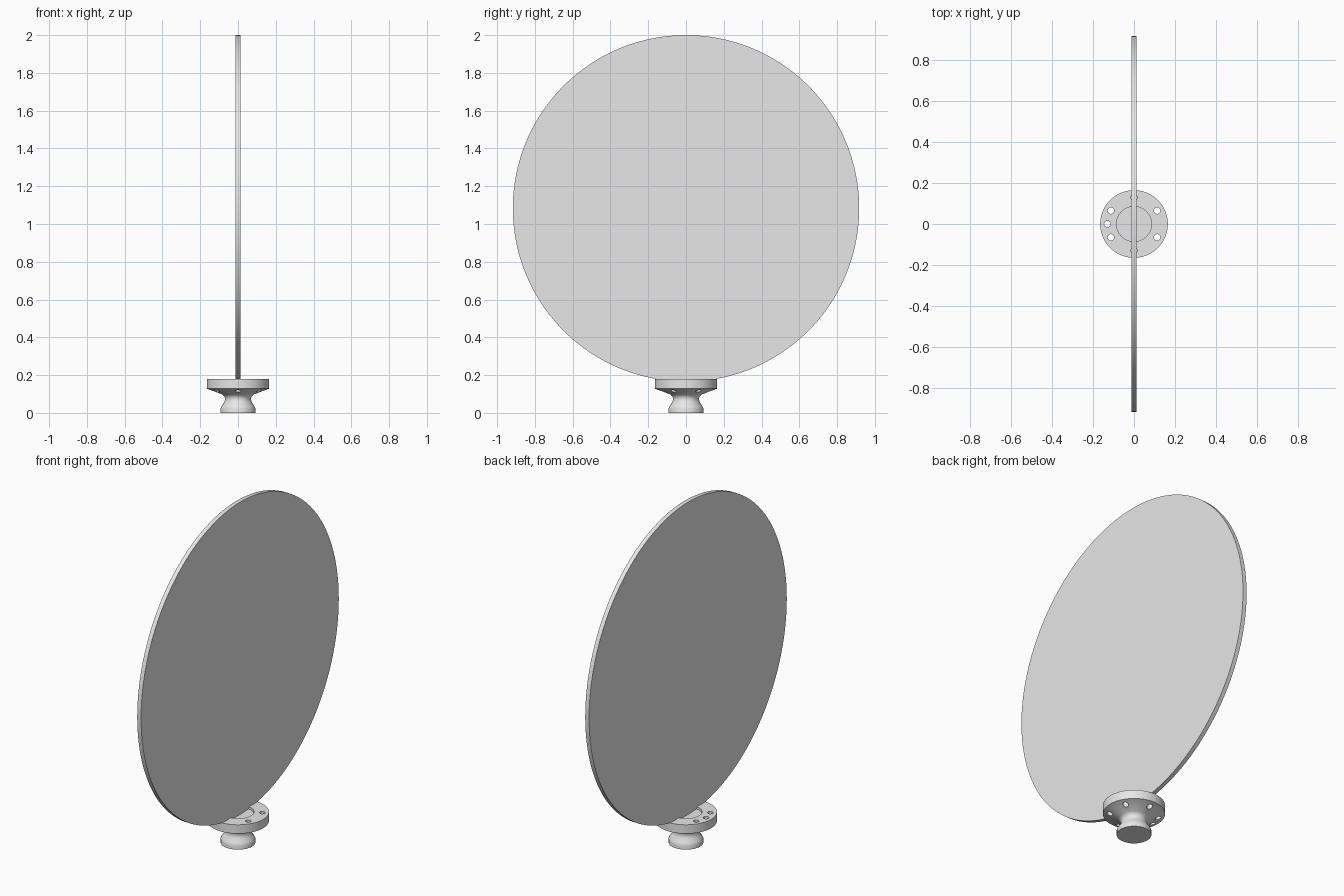
import bpy, bmesh, math

cube = bpy.data.objects.get("Cube")
if cube:
    bpy.data.objects.remove(cube, do_unlink=True)

grey = bpy.data.materials.new("light grey")
grey.use_nodes = True
colour = (0.8, 0.8, 0.8, 1)
grey.diffuse_color = colour
grey.node_tree.nodes["Principled BSDF"].inputs["Base Color"].default_value = colour


def smooth(obj):
    bpy.ops.object.select_all(action="DESELECT")
    obj.select_set(True)
    bpy.context.view_layer.objects.active = obj
    bpy.ops.object.shade_smooth_by_angle(angle=math.radians(30))


def add_cylinder(name, radius, depth, location, rotation=(0, 0, 0), sides=32):
    bpy.ops.mesh.primitive_cylinder_add(vertices=sides, radius=radius, depth=depth,
                                        location=location, rotation=rotation)
    obj = bpy.context.object
    obj.name = name
    obj.data.materials.append(grey)
    return obj


def lathe(name, profile, sides=96):
    """Spin a profile of (radius, height) points around z."""
    bm = bmesh.new()
    verts = [bm.verts.new((r, 0, z)) for r, z in profile]
    edges = [bm.edges.new(pair) for pair in zip(verts, verts[1:])]
    bmesh.ops.spin(bm, geom=verts + edges, cent=(0, 0, 0), axis=(0, 0, 1),
                   angle=math.tau, steps=sides, use_duplicate=False)
    bmesh.ops.remove_doubles(bm, verts=bm.verts, dist=1e-5)
    bmesh.ops.recalc_face_normals(bm, faces=bm.faces)
    mesh = bpy.data.meshes.new(name)
    bm.to_mesh(mesh)
    bm.free()
    mesh.materials.append(grey)
    obj = bpy.data.objects.new(name, mesh)
    bpy.context.collection.objects.link(obj)
    return obj


# Upright round plate
RADIUS = 0.917
plate = add_cylinder("round_plate", RADIUS, 0.025, (0, 0, 2 - RADIUS),
                     (0, math.pi / 2, 0), 160)
smooth(plate)

# Flanged base: foot, waisted neck, sloping underside, rim and shallow recess
base = lathe("flanged_base", [
    (0, 0), (0.092, 0), (0.092, 0.025), (0.088, 0.034), (0.075, 0.053),
    (0.07, 0.065), (0.069, 0.077), (0.073, 0.088), (0.083, 0.098),
    (0.165, 0.128), (0.165, 0.18), (0.085, 0.18), (0.085, 0.166), (0, 0.166)])

# Bolt holes: six evenly spaced, plus one locating hole
for degrees in (30, 90, 150, 180, 210, 270, 330):
    a = math.radians(degrees)
    cutter = add_cylinder("hole_cutter", 0.0155, 0.2,
                          (0.13 * math.cos(a), 0.13 * math.sin(a), 0.16))
    cutter.hide_render = True
    cutter.hide_set(True)
    cut = base.modifiers.new("bolt_hole", "BOOLEAN")
    cut.operation = "DIFFERENCE"
    cut.solver = "EXACT"
    cut.object = cutter

# Apply the cuts, then shade
bpy.context.view_layer.update()
graph = bpy.context.evaluated_depsgraph_get()
mesh = bpy.data.meshes.new_from_object(base.evaluated_get(graph))
base.modifiers.clear()
base.data = mesh
for obj in [o for o in bpy.data.objects if o.name.startswith("hole_cutter")]:
    bpy.data.objects.remove(obj, do_unlink=True)
smooth(base)
